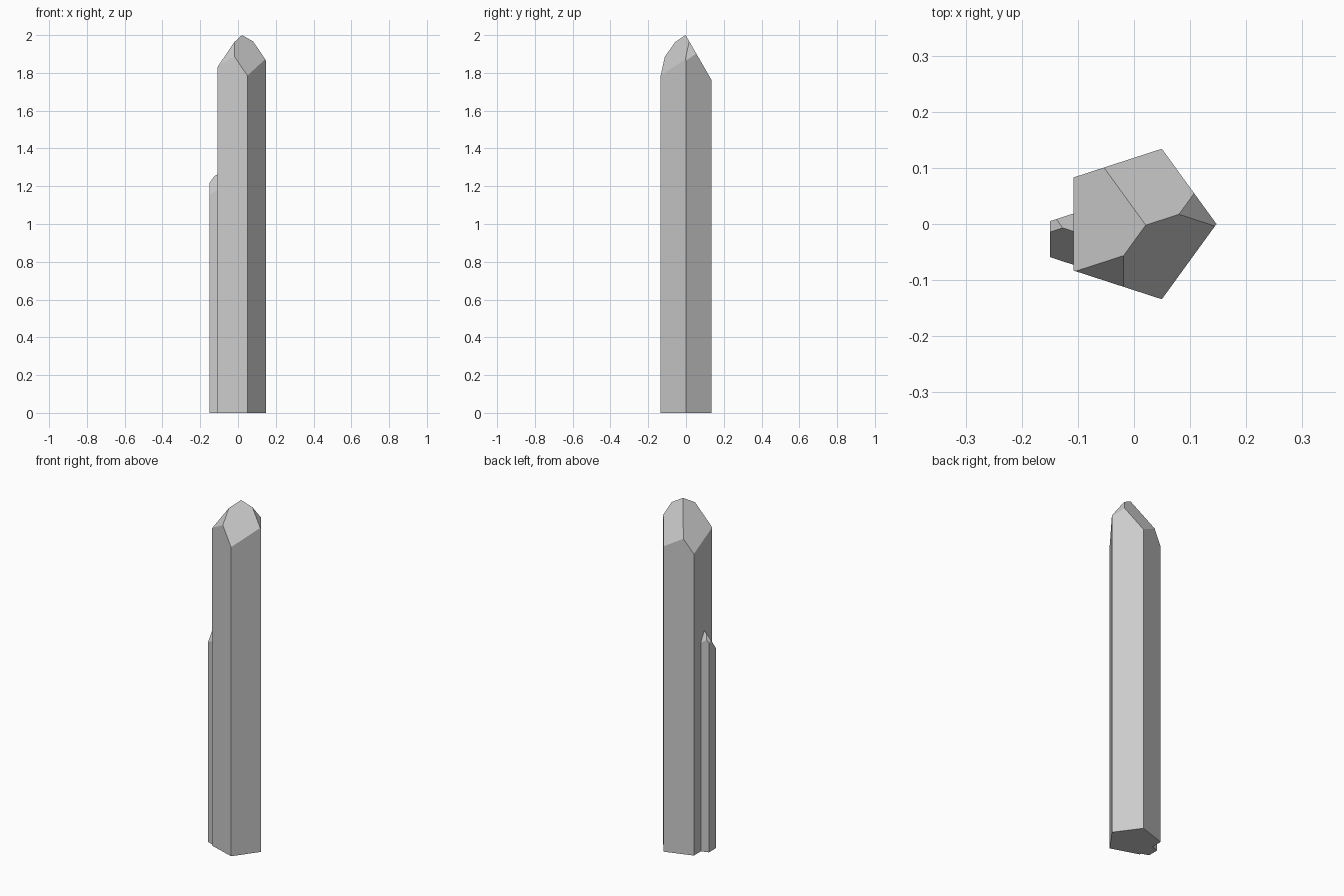
import bpy, bmesh
from math import radians, sin, cos
from mathutils import Vector

if "Cube" in bpy.data.objects:
    bpy.data.objects.remove(bpy.data.objects["Cube"])


def crystal(name, centre, radius, height, facets):
    """Five-sided column with its tip cut by 60 degree facets: {heading: point on facet}."""
    bm = bmesh.new()
    ring = [bm.verts.new((centre[0] + radius * cos(radians(72 * i)),
                          centre[1] + radius * sin(radians(72 * i)), 0)) for i in range(5)]
    base = bm.faces.new(ring)
    top = bmesh.ops.extrude_face_region(bm, geom=[base])["geom"]
    bmesh.ops.translate(bm, vec=(0, 0, height),
                        verts=[g for g in top if isinstance(g, bmesh.types.BMVert)])
    for heading, point in facets.items():
        a = radians(heading)
        normal = Vector((sin(radians(60)) * cos(a), sin(radians(60)) * sin(a), 0.5))
        bmesh.ops.bisect_plane(bm, geom=bm.verts[:] + bm.edges[:] + bm.faces[:], dist=1e-6,
                               plane_co=point, plane_no=normal, clear_outer=True)
        bmesh.ops.holes_fill(bm, edges=[e for e in bm.edges if e.is_boundary], sides=0)
    if not any(all(v.co.z < 1e-6 for v in f.verts) for f in bm.faces):
        bmesh.ops.holes_fill(bm, edges=[e for e in bm.edges if e.is_boundary], sides=0)
    bmesh.ops.recalc_face_normals(bm, faces=bm.faces[:])
    mesh = bpy.data.meshes.new(name)
    bm.to_mesh(mesh)
    bm.free()
    obj = bpy.data.objects.new(name, mesh)
    bpy.context.collection.objects.link(obj)
    return obj


# Tall main crystal: three facets meet at the apex, two smaller ones chip the sides
apex = (0.021, -0.002, 2.0)
crystal("main_crystal", (0.006, 0), 0.141, 2.2, {
    90: apex, 162: apex, 306: apex,
    18: (0.08, 0.017, 1.967),
    234: (-0.0165, -0.055, 1.968)})

# Small crystal growing out of the left face
tip = (-0.127, -0.007, 1.252)
inner = (-0.1, -0.016, 1.267)
crystal("side_crystal", (-0.106, -0.027), 0.0544, 1.4, {
    90: tip, 162: tip, 234: tip, 306: inner, 18: inner})
